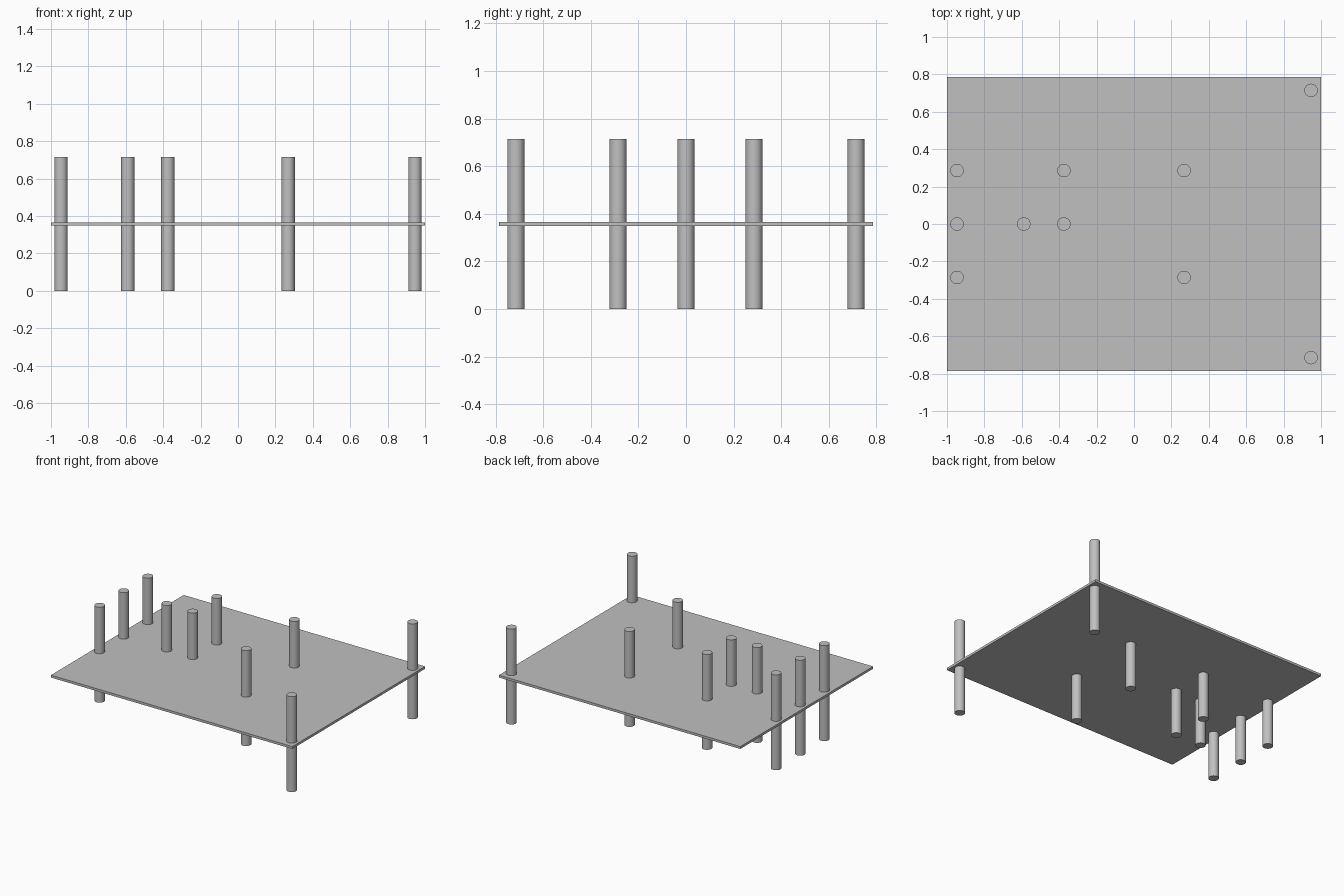
import bpy

if "Cube" in bpy.data.objects:
    bpy.data.objects.remove(bpy.data.objects["Cube"])

grey = bpy.data.materials.new("plain grey")
grey.diffuse_color = (0.53, 0.53, 0.53, 1)
grey.use_nodes = True
grey.node_tree.nodes["Principled BSDF"].inputs["Base Color"].default_value = grey.diffuse_color

U = 1 / 14              # grid module
HEIGHT = 10 * U         # column height
MID = HEIGHT / 2        # plate sits halfway up the columns


def finish(name):
    obj = bpy.context.object
    obj.name = name
    obj.data.materials.append(grey)
    return obj


# Thin floor plate
bpy.ops.mesh.primitive_cube_add(size=1, location=(0, 0, MID))
plate = bpy.context.object
plate.scale = (28 * U, 22 * U, 0.25 * U)
bpy.ops.object.transform_apply(location=False, rotation=False, scale=True)
finish("floor_plate")

# Columns passing through the plate: y positions for each row along x
rows = {
    -13.25: (-4, 0, 4),
    -8.25: (0,),
    -5.25: (0, 4),
    3.75: (-4, 4),
    13.25: (-10, 10),
}
for x, ys in rows.items():
    for y in ys:
        bpy.ops.mesh.primitive_cylinder_add(
            vertices=48, radius=0.5 * U, depth=HEIGHT, location=(x * U, y * U, MID))
        finish("column")
        bpy.ops.object.shade_smooth_by_angle()
